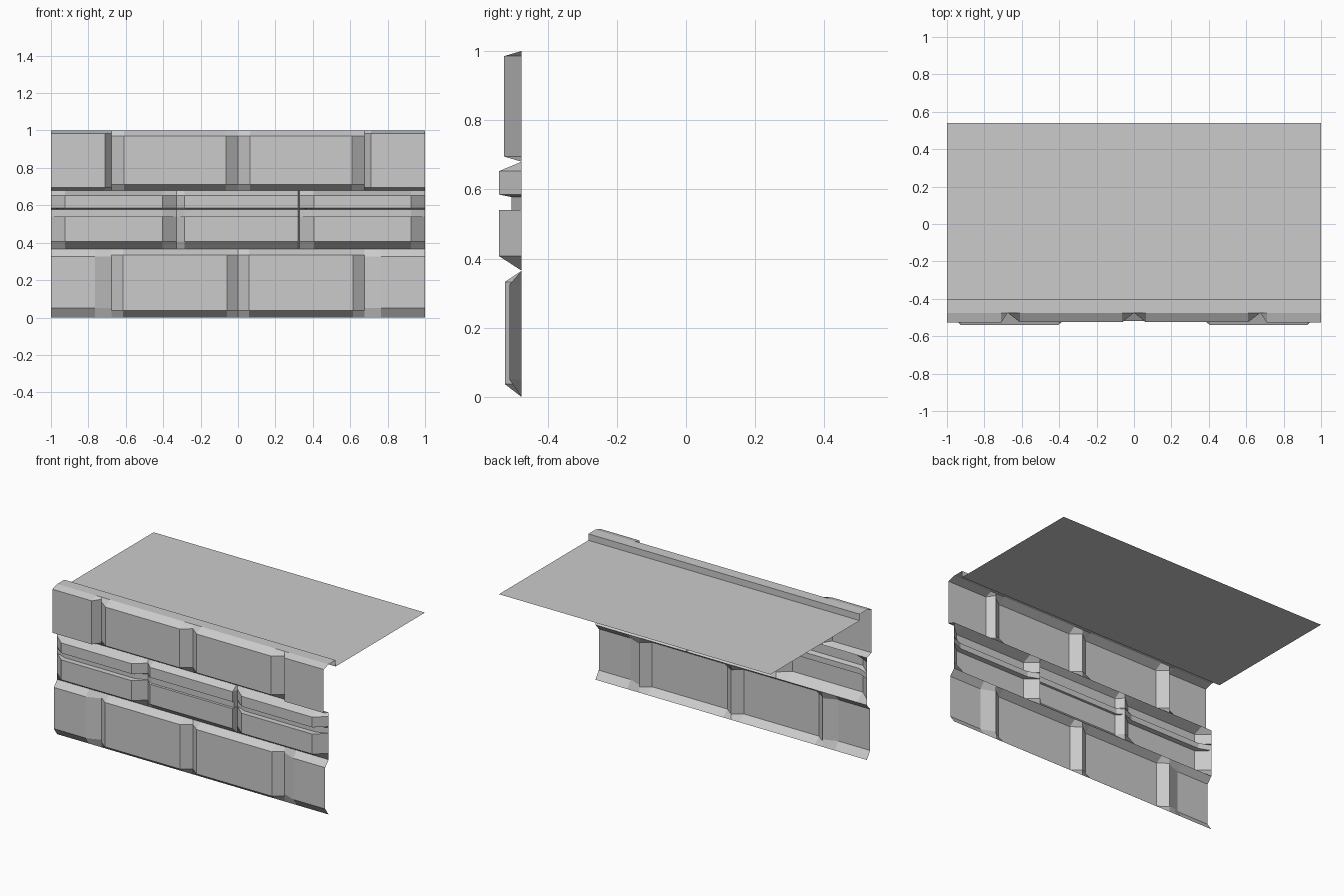
import bpy

if "Cube" in bpy.data.objects:
    bpy.data.objects.remove(bpy.data.objects["Cube"])

BASE = -0.475  # y of the mortar joints


def grid_object(name, rows):
    """Make a sheet from rows of points, skipping collapsed columns."""
    n = len(rows[0])
    verts = [p for row in rows for p in row]
    faces = [(r * n + c, r * n + c + 1, (r + 1) * n + c + 1, (r + 1) * n + c)
             for r in range(len(rows) - 1) for c in range(n - 1)]
    mesh = bpy.data.meshes.new(name)
    mesh.from_pydata(verts, [], faces)
    obj = bpy.data.objects.new(name, mesh)
    bpy.context.collection.objects.link(obj)
    return obj


def brick(name, xs, profile, depth):
    """xs: (x, raised fraction) columns; profile: (z, raised fraction) rows."""
    return grid_object(name, [[(x, BASE - depth * fx * fz, z) for x, fx in xs]
                              for z, fz in profile])


def raised(a, b, c, d):
    return [(a, 0), (b, 1), (c, 1), (d, 0)]


def mirrored(name, xs, profile, depth):
    brick(name + "_right", xs, profile, depth)
    brick(name + "_left", [(-x, f) for x, f in reversed(xs)], profile, depth)


def grooved(floor):
    return [(0.365, 0), (0.407, 1), (0.54, 1), (0.541, floor), (0.578, floor),
            (0.585, 1), (0.653, 1), (0.68, 0)]


# Bottom course
mirrored("bottom_brick", raised(0, 0.06, 0.615, 0.675),
         raised(0, 0.037, 0.333, 0.365), 0.048)
mirrored("bottom_end_brick", [(0.675, 0), (0.765, 1), (1, 1)],
         raised(0, 0.05, 0.325, 0.365), 0.035)

# Middle course with a horizontal groove
brick("middle_brick", raised(-0.33, -0.287, 0.322, 0.33), grooved(0.65), 0.043)
mirrored("middle_side_brick", raised(0.33, 0.405, 0.925, 1), grooved(0.46), 0.065)

# Top course
mirrored("top_brick", raised(0, 0.063, 0.61, 0.675),
         raised(0.68, 0.712, 0.97, 1), 0.05)
mirrored("top_end_brick", [(0.675, 0), (0.71, 1), (1, 1)],
         raised(0.68, 0.695, 0.985, 1), 0.051)

# Walkway: flat coping, small step down, then the floor
path = [(BASE, 1), (-0.4, 1), (-0.4, 0.957), (0.54, 0.957)]
grid_object("walkway", [[(-1, y, z), (1, y, z)] for y, z in path])
